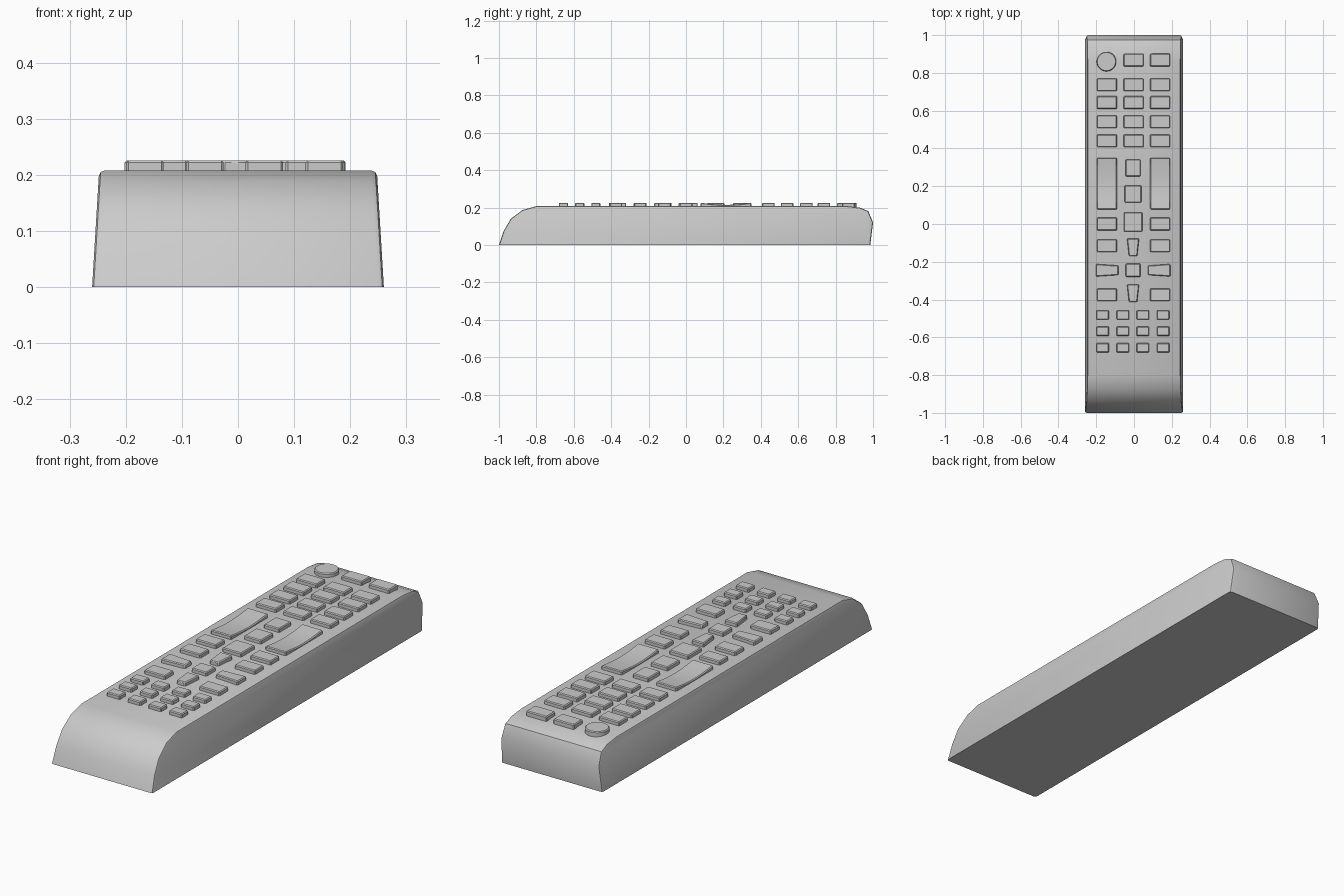
import bpy, bmesh, math

if "Cube" in bpy.data.objects:
    bpy.data.objects.remove(bpy.data.objects["Cube"])

TOP, BASE = 0.226, 0.2      # button top and (embedded) button base


def solid(name, ring_a, ring_b, bevel, smooth=35, segments=1, keep_base=True):
    """Closed solid between two matching rings, with its sharp edges bevelled."""
    bm = bmesh.new()
    a = [bm.verts.new(p) for p in ring_a]
    b = [bm.verts.new(p) for p in ring_b]
    n = len(a)
    bm.faces.new(a)
    bm.faces.new(b)
    for i in range(n):
        j = (i + 1) % n
        bm.faces.new((a[i], a[j], b[j], b[i]))
    bmesh.ops.recalc_face_normals(bm, faces=bm.faces)
    low = min(v.co.z for v in bm.verts) + 1e-4
    sharp = [e for e in bm.edges if e.calc_face_angle(0) > math.radians(50)
             and not (keep_base and all(v.co.z < low for v in e.verts))]
    bmesh.ops.bevel(bm, geom=sharp, offset=bevel, segments=segments,
                    affect='EDGES', profile=0.5)
    me = bpy.data.meshes.new(name)
    bm.to_mesh(me)
    bm.free()
    ob = bpy.data.objects.new(name, me)
    bpy.context.collection.objects.link(ob)
    bpy.context.view_layer.objects.active = ob
    bpy.ops.object.select_all(action='DESELECT')
    ob.select_set(True)
    bpy.ops.object.shade_smooth_by_angle(angle=math.radians(smooth))
    return ob


def key(name, outline):
    """Raised button from a plan outline."""
    return solid(name, [(x, y, BASE) for x, y in outline],
                 [(x, y, TOP) for x, y in outline], 0.004)


def rect_key(name, x, y, w, h):
    w, h = w / 2, h / 2
    return key(name, [(x - w, y - h), (x + w, y - h), (x + w, y + h), (x - w, y + h)])


# Body: side profile swept across the width, walls leaning inward
profile = [(-1, 0), (-0.975, 0.075), (-0.937, 0.14), (-0.875, 0.187), (-0.80, 0.208),
           (0.86, 0.208), (0.93, 0.2), (0.975, 0.181), (1.0, 0.12), (0.985, 0)]


def half_width(z):
    return 0.26 - 0.06 * z


solid("body", [(-half_width(z), y, z) for y, z in profile],
      [(half_width(z), y, z) for y, z in profile], 0.01, segments=2)

# Main button grid
LEFT, MID, RIGHT = -0.143, -0.002, 0.138
W, H = 0.106, 0.067
for y in (0.737, 0.643, 0.541, 0.44):
    for x in (LEFT, MID, RIGHT):
        rect_key("number_button", x, y, W, H)
for x in (MID, RIGHT):
    rect_key("source_button", x, 0.868, W, H)
for y in (0.0, -0.115, -0.375):
    for x in (LEFT, RIGHT):
        rect_key("side_button", x, y, W, H)

# Round power button
key("power_button", [(-0.146 + 0.052 * math.cos(math.tau * i / 32),
                      0.86 + 0.052 * math.sin(math.tau * i / 32)) for i in range(32)])

# Long rocker buttons with a dished top
for x in (LEFT, RIGHT):
    y0, y1, n = 0.078, 0.35, 10
    side = [(y0, BASE), (y1, BASE)]
    for i in range(n + 1):
        t = i / n
        side.append((y1 + (y0 - y1) * t, TOP - 0.011 * math.sin(math.pi * t)))
    solid("rocker_button", [(x - W / 2, y, z) for y, z in side],
          [(x + W / 2, y, z) for y, z in side], 0.004)

# Centre column
for y, w, h in ((0.297, 0.08, 0.09), (0.159, 0.088, 0.092), (0.011, 0.098, 0.102)):
    rect_key("centre_button", -0.005, y, w, h)

# Navigation pad: centre key and four tapered keys
CX, CY = -0.005, -0.245
rect_key("select_button", CX, CY, 0.078, 0.07)
for s in (-1, 1):
    key("horizontal_arrow_button",
        [(CX + s * 0.078, CY - 0.025), (CX + s * 0.197, CY - 0.033),
         (CX + s * 0.197, CY + 0.033), (CX + s * 0.078, CY + 0.025)])
    key("vertical_arrow_button",
        [(CX - 0.022, CY + s * 0.075), (CX + 0.022, CY + s * 0.075),
         (CX + 0.032, CY + s * 0.168), (CX - 0.032, CY + s * 0.168)]
        if s > 0 else
        [(CX - 0.032, CY - 0.075), (CX + 0.032, CY - 0.075),
         (CX + 0.022, CY - 0.168), (CX - 0.022, CY - 0.168)])

# Small media buttons
for y in (-0.482, -0.568, -0.655):
    for x in (-0.166, -0.059, 0.047, 0.154):
        rect_key("media_button", x, y, 0.067, 0.049)
